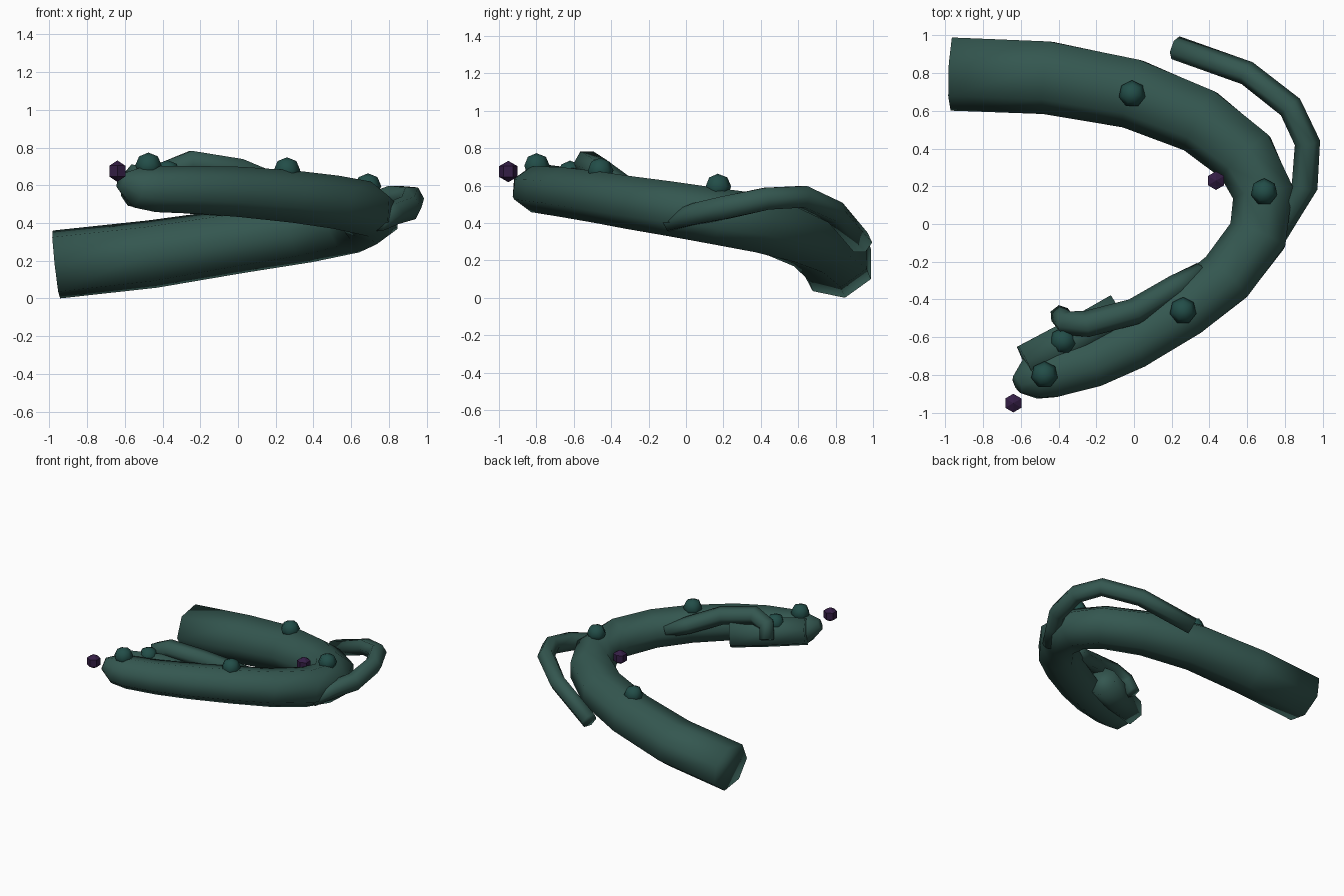
import bpy, bmesh, math
from mathutils import Vector

if "Cube" in bpy.data.objects:
    bpy.data.objects.remove(bpy.data.objects["Cube"])


def material(name, rgb):
    m = bpy.data.materials.new(name)
    m.diffuse_color = (*rgb, 1)
    m.use_nodes = True
    m.node_tree.nodes["Principled BSDF"].inputs["Base Color"].default_value = m.diffuse_color
    return m


BARK = material("bark", (0.034, 0.095, 0.08))
KNOT = material("knot", (0.016, 0.075, 0.065))
BERRY = material("berry", (0.035, 0.013, 0.06))


def finish(name, bm, mat, smooth):
    bmesh.ops.recalc_face_normals(bm, faces=bm.faces)
    for f in bm.faces:
        f.smooth = smooth
    me = bpy.data.meshes.new(name)
    bm.to_mesh(me)
    bm.free()
    ob = bpy.data.objects.new(name, me)
    bpy.context.collection.objects.link(ob)
    me.materials.append(mat)
    return ob


def tube(name, path, sides, phase=0.0, flat=1.0, shift=0.0):
    """Sweep a polygon along (x, y, z, radius) points, with closed ends."""
    bm = bmesh.new()
    pts = [Vector(p[:3]) for p in path]
    rings = []
    for i, p in enumerate(pts):
        t = (pts[min(i + 1, len(pts) - 1)] - pts[max(i - 1, 0)]).normalized()
        side = t.cross(Vector((0, 0, 1))).normalized()
        up = side.cross(t) * flat
        ring = []
        for k in range(sides):
            a = 2 * math.pi * (k + phase) / sides
            ring.append(bm.verts.new(
                p + path[i][3] * (side * (math.cos(a) - shift) + up * math.sin(a))))
        rings.append(ring)
    for a, b in zip(rings, rings[1:]):
        for k in range(sides):
            j = (k + 1) % sides
            bm.faces.new((a[k], a[j], b[j], b[k]))
    bm.faces.new(rings[0])
    bm.faces.new(rings[-1])
    return finish(name, bm, BARK, True)


def ball(name, loc, radius, segments, rings, mat, squash=1.0, smooth=False):
    bm = bmesh.new()
    bmesh.ops.create_uvsphere(bm, u_segments=segments, v_segments=rings, radius=radius)
    for v in bm.verts:
        v.co.z *= squash
    finish(name, bm, mat, smooth).location = loc


# Main root sweeping round in a rising C
tube("main_root", [
    (-0.965, 0.795, 0.18, 0.204), (-0.46, 0.775, 0.235, 0.203), (-0.01, 0.69, 0.305, 0.194),
    (0.35, 0.545, 0.355, 0.185), (0.59, 0.355, 0.40, 0.178), (0.685, 0.16, 0.435, 0.17),
    (0.655, -0.06, 0.475, 0.165), (0.49, -0.28, 0.51, 0.16), (0.27, -0.455, 0.54, 0.156),
    (-0.01, -0.63, 0.565, 0.15), (-0.22, -0.73, 0.575, 0.143), (-0.44, -0.79, 0.58, 0.138),
    (-0.54, -0.81, 0.59, 0.125), (-0.62, -0.85, 0.625, 0.05)], 7, 0, 0.91, 0.05)

# Short stub lying along the inside of the tip
tube("inner_stub", [(-0.075, -0.47, 0.555, 0.12), (-0.33, -0.615, 0.575, 0.12),
                    (-0.575, -0.735, 0.60, 0.11)], 6, 0.5)

# Thin tendril arching outside the bend
tube("outer_tendril", [
    (0.74, -0.10, 0.40, 0.05), (0.82, 0.06, 0.45, 0.065), (0.905, 0.20, 0.48, 0.07),
    (0.92, 0.43, 0.53, 0.068), (0.83, 0.62, 0.54, 0.067), (0.60, 0.80, 0.455, 0.065),
    (0.22, 0.935, 0.295, 0.064)], 6)

# Thin tendril crawling over the upper arm
tube("inner_tendril", [
    (0.36, -0.25, 0.54, 0.05), (0.22, -0.335, 0.59, 0.066), (0.0, -0.465, 0.68, 0.07),
    (-0.25, -0.53, 0.722, 0.07), (-0.36, -0.525, 0.68, 0.065), (-0.395, -0.48, 0.58, 0.055)], 6)

# Knots on the bark
for i, p in enumerate([(-0.01, 0.69, 0.48), (0.69, 0.17, 0.595), (0.26, -0.46, 0.68),
                       (-0.375, -0.62, 0.665), (-0.475, -0.80, 0.705)]):
    ball(f"knot_{i + 1}", p, 0.072, 7, 4, KNOT, 0.95, True)

# Dark berries
for i, p in enumerate([(-0.64, -0.95, 0.675), (0.435, 0.23, 0.49)]):
    ball(f"berry_{i + 1}", p, 0.057, 6, 3, BERRY)
